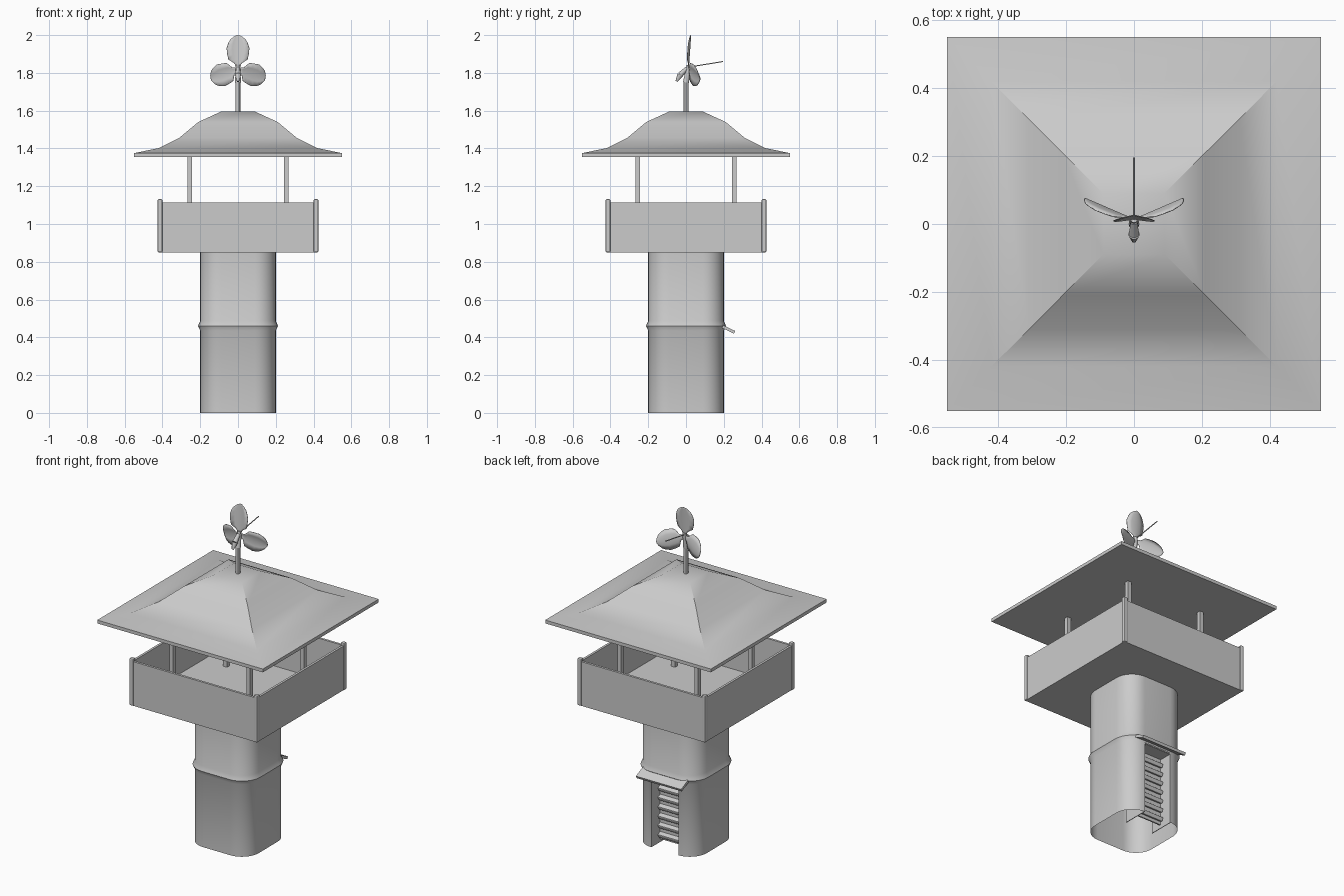
import bpy, math
from mathutils import Matrix, Vector

if "Cube" in bpy.data.objects:
    bpy.data.objects.remove(bpy.data.objects["Cube"])


def make(name, verts, faces, smooth=True):
    mesh = bpy.data.meshes.new(name)
    mesh.from_pydata(verts, [], faces)
    mesh.update()
    ob = bpy.data.objects.new(name, mesh)
    bpy.context.collection.objects.link(ob)
    bpy.ops.object.select_all(action='DESELECT')
    ob.select_set(True)
    bpy.context.view_layer.objects.active = ob
    if smooth:
        bpy.ops.object.shade_smooth_by_angle(angle=math.radians(30))
    return ob


def box(name, center, size, rot_x=0.0, bevel=0.0):
    v = [(sx * size[0] / 2, sy * size[1] / 2, sz * size[2] / 2)
         for sx in (-1, 1) for sy in (-1, 1) for sz in (-1, 1)]
    f = [(0, 1, 3, 2), (4, 6, 7, 5), (0, 4, 5, 1), (2, 3, 7, 6), (0, 2, 6, 4), (1, 5, 7, 3)]
    ob = make(name, v, f, False)
    ob.location = center
    ob.rotation_euler.x = rot_x
    if bevel:
        m = ob.modifiers.new("bevel", 'BEVEL')
        m.width, m.segments = bevel, 2
    return ob


def tube(name, a, b, r1, r2, n=12):
    a, b = Vector(a), Vector(b)
    q = (b - a).to_track_quat('Z', 'Y')
    v = [p + q @ Vector((r * math.cos(t * math.tau / n), r * math.sin(t * math.tau / n), 0))
         for p, r in ((a, r1), (b, r2)) for t in range(n)]
    f = [(i, (i + 1) % n, n + (i + 1) % n, n + i) for i in range(n)]
    return make(name, v, f + [tuple(range(n))[::-1], tuple(range(n, 2 * n))])


DOOR, DOOR_TOP = 0.09, 0.435

# Tower shell: rounded square, raised band, doorway left open in the back
def rounded_square(half, radius, n=8):
    c, pts = half - radius, []
    for k in range(4):
        cx, cy = [(c, c), (-c, c), (-c, -c), (c, -c)][k]
        for i in range(n + 1):
            t = (k + i / n) * math.pi / 2
            pts.append((cx + radius * math.cos(t), cy + radius * math.sin(t)))
    return pts

levels = [(0, 0), (DOOR_TOP, 0), (0.46, 0.012), (0.487, 0), (0.85, 0)]
verts, faces = [], []
for z, off in levels:
    ring = rounded_square(0.2 + off, 0.11 + off)
    verts += [(x, y, z) for x, y in ring]
n = len(ring)
for k in range(len(levels) - 1):
    for i in range(n):
        if k == 0 and i == 8:  # doorway
            continue
        j = (i + 1) % n
        faces.append((k * n + i, k * n + j, (k + 1) * n + j, (k + 1) * n + i))
make("tower", verts, faces)

# Doorway recess, slatted back and canopy
for s in (-1, 1):
    box("doorway_side", (s * (DOOR + 0.002), 0.122, DOOR_TOP / 2), (0.004, 0.154, DOOR_TOP))
box("doorway_ceiling", (0, 0.155, DOOR_TOP - 0.003), (2 * DOOR, 0.085, 0.006))
box("doorway_back", (0, 0.115, 0.225), (2 * DOOR, 0.008, 0.41))
for i in range(7):
    box("doorway_slat", (0, 0.125, 0.05 + i * 0.056), (2 * DOOR, 0.03, 0.025), -0.4, 0.006)
box("canopy", (0, 0.223, 0.443), (0.3, 0.075, 0.016), -0.45)

# Lookout platform with panels and corner posts
box("platform_floor", (0, 0, 0.86), (0.84, 0.84, 0.02))
for s in (-1, 1):
    box("side_panel", (s * 0.413, 0, 0.9825), (0.014, 0.83, 0.265))
    box("end_panel", (0, s * 0.413, 0.9825), (0.83, 0.014, 0.265))
    for t in (-1, 1):
        box("corner_post", (s * 0.413, t * 0.413, 0.991), (0.025, 0.025, 0.282), 0, 0.006)
        box("roof_post", (s * 0.256, t * 0.256, 1.113), (0.025, 0.025, 0.49))

# Flared roof with a flat underside
profile = [(0.55, 1.355), (0.55, 1.375), (0.42, 1.402), (0.31, 1.457), (0.21, 1.54), (0.09, 1.595)]
verts, faces = [], [(3, 2, 1, 0)]
for h, z in profile:
    verts += [(-h, -h, z), (h, -h, z), (h, h, z), (-h, h, z)]
for k in range(len(profile) - 1):
    for i in range(4):
        j = (i + 1) % 4
        faces.append((4 * k + i, 4 * k + j, 4 * k + 4 + j, 4 * k + 4 + i))
top = 4 * (len(profile) - 1)
make("roof", verts, faces + [(top, top + 1, top + 2, top + 3)])

# Finial pole, hub, lip and rear rod
tube("finial_pole", (0, 0, 1.58), (0, 0, 1.76), 0.013, 0.013)
tube("finial_neck", (0, 0, 1.75), (0, 0.015, 1.84), 0.016, 0.011)
tube("flower_lip", (0, 0.005, 1.825), (0, -0.03, 1.79), 0.010, 0.015)
tube("flower_lip_tip", (0, -0.03, 1.79), (0, -0.05, 1.755), 0.017, 0.006)
tube("rear_rod", (0, 0.01, 1.83), (0, 0.195, 1.86), 0.003, 0.003, 6)

# Three cupped petals
outline = [(0.0, 0.008), (0.03, 0.018), (0.05, 0.05), (0.075, 0.056), (0.11, 0.06),
           (0.14, 0.05), (0.157, 0.04), (0.172, 0.022), (0.18, 0.006)]

def petal(name, spin, tilt, length):
    m = (Matrix.Translation((0, 0.012, 1.82)) @ Matrix.Rotation(math.radians(spin), 4, 'Y')
         @ Matrix.Rotation(math.radians(-tilt), 4, 'X'))
    v, f = [], []
    for u, w in outline:
        for t in (-1, -0.5, 0, 0.5, 1):
            v.append(m @ Vector((t * w, -0.2 * abs(t) * w, u * length)))
    for k in range(len(outline) - 1):
        for i in range(4):
            a = 5 * k + i
            f.append((a, a + 1, a + 6, a + 5))
    ob = make(name, v, f)
    mod = ob.modifiers.new("thickness", 'SOLIDIFY')
    mod.thickness = 0.003

petal("top_petal", 0, 4, 1.0)
petal("right_petal", 110, 22, 0.92)
petal("left_petal", -110, 22, 0.92)
